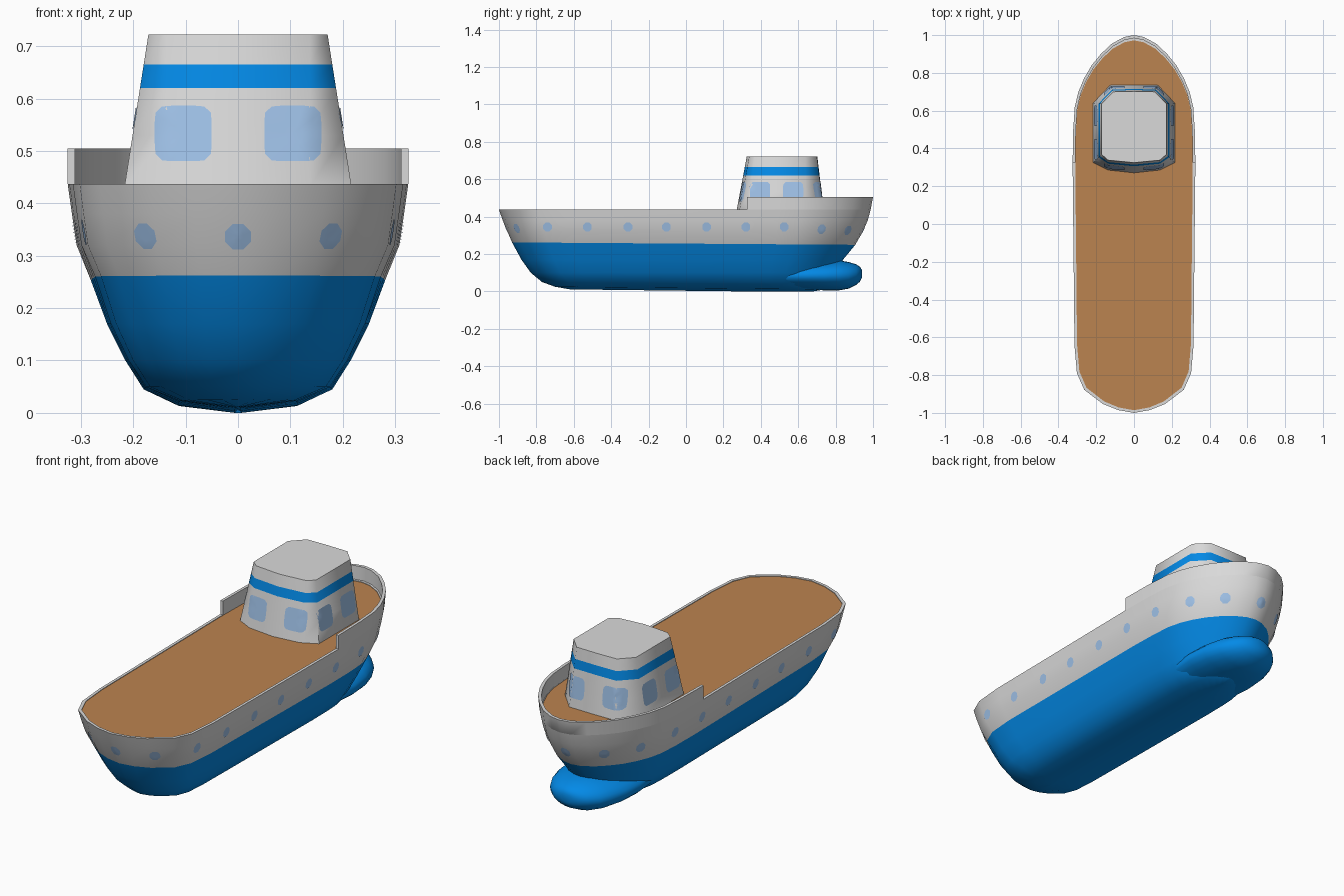
import bpy, bmesh, math
from mathutils import Vector
from mathutils.bvhtree import BVHTree

if "Cube" in bpy.data.objects:
    bpy.data.objects.remove(bpy.data.objects["Cube"])


def material(name, rgb):
    m = bpy.data.materials.new(name)
    m.diffuse_color = (*rgb, 1)
    m.use_nodes = True
    m.node_tree.nodes["Principled BSDF"].inputs["Base Color"].default_value = m.diffuse_color
    return m


GREY = material("light grey", (0.70, 0.70, 0.70))
BLUE = material("blue", (0.001, 0.26, 0.82))
DECK = material("deck brown", (0.50, 0.23, 0.08))
GLASS = material("pale window blue", (0.35, 0.54, 0.81))


def finish(name, bm, mats, angle=50, recalc=True):
    if recalc:
        bmesh.ops.recalc_face_normals(bm, faces=bm.faces[:])
    tree = BVHTree.FromBMesh(bm)
    me = bpy.data.meshes.new(name)
    bm.to_mesh(me)
    bm.free()
    ob = bpy.data.objects.new(name, me)
    bpy.context.collection.objects.link(ob)
    for m in mats:
        me.materials.append(m)
    bpy.ops.object.select_all(action='DESELECT')
    ob.select_set(True)
    bpy.context.view_layer.objects.active = ob
    bpy.ops.object.shade_smooth_by_angle(angle=math.radians(angle))
    return tree


def loft(rings, mat_rule=lambda j: 0, caps=(0, 0)):
    """Skin a stack of rings; caps holds the material index of the end faces."""
    bm = bmesh.new()
    vs = [[bm.verts.new(p) for p in r] for r in rings]
    n = len(rings[0])
    for j in range(len(rings) - 1):
        for i in range(n):
            k = (i + 1) % n
            f = bm.faces.new((vs[j][i], vs[j][k], vs[j + 1][k], vs[j + 1][i]))
            f.material_index = mat_rule(j)
    for ring, mi in ((vs[0], caps[0]), (vs[-1], caps[1])):
        bm.faces.new(ring).material_index = mi
    return bm


def mirrored(half):
    """Close a half outline whose first and last points lie on x = 0."""
    return half + [(-x, y) for x, y in half[-2:0:-1]]


# Hull plan: half outline from stern to bow (x as a share of the half width)
PLAN = [(0, -1), (.26, -.985), (.51, -.952), (.81, -.878), (.93, -.79),
        (.97, -.64), (.98, -.3), (.99, 0), (1, .325), (.99, .5), (.965, .62),
        (.905, .7), (.815, .77), (.69, .84), (.54, .9), (.36, .955), (.16, .99), (0, 1)]


def plan(w, stern, bow):
    out = []
    for fx, y in PLAN:
        if y < -.3:
            y = -.3 + (y + .3) * (-.3 - stern) / .7
        elif y > .33:
            y = .33 + (y - .33) * (bow - .33) / .67
        out.append((fx * w, y))
    return out


def hull_ring(z, w, stern, bow, tilt):
    return [(x, y, max(0, z + tilt * (.3 - y))) for x, y in mirrored(plan(w, stern, bow))]


# Hull: sections from keel to rim (z, half width, stern y, bow y, tilt)
SECTIONS = [(0, .006, -.62, .68, .012), (.015, .115, -.70, .74, .01),
            (.045, .18, -.77, .77, .005), (.10, .215, -.83, .80, 0),
            (.17, .25, -.88, .84, 0), (.2535, .281, -.93, .905, .007),
            (.32, .308, -.955, .945, 0), (.38, .317, -.98, .972, 0),
            (.437, .325, -1, .987, 0), (.437, .311, -.986, .972, 0),
            (.434, .311, -.986, .972, 0)]
bm = loft([hull_ring(*s) for s in SECTIONS], lambda j: 0 if j < 5 else 1, (0, 2))
hull_tree = finish("hull", bm, [BLUE, GREY, DECK], 50)

# Bulwark: raised wall round the bow
wall = []
outer = [p for p in plan(.325, -1, 1) if p[1] > .32]
inner = [p for p in plan(.311, -1, .984) if p[1] > .32]
low = [p for p in plan(.325, -1, .987) if p[1] > .32]
full = lambda h: h + [(-x, y) for x, y in h[-2::-1]]
for (lx, ly), (ox, oy), (ix, iy) in zip(full(low), full(outer), full(inner)):
    wall.append([(lx, ly, .437), (ox, oy, .505), (ix, iy, .505), (ix, iy, .434)])
finish("bulwark", loft(wall), [GREY], 45)

# Bulbous bow: sections along y (y, half width, half height, centre z)
rings = []
for y, w, h, cz in [(.3, .13, .06, .085), (.5, .19, .07, .085), (.64, .2, .076, .085),
                    (.74, .19, .079, .085), (.82, .165, .08, .086), (.87, .138, .071, .086),
                    (.91, .1, .055, .09), (.93, .065, .04, .092), (.94, .025, .022, .094)]:
    rings.append([(w * math.cos(a), y, cz + h * math.sin(a))
                  for a in (math.tau * i / 24 for i in range(24))])
finish("bulbous_bow", loft(rings), [BLUE], 70)

# Cabin: tapered chamfered box with a blue stripe
BASE = [(0, .27), (.137, .285), (.217, .325), (.217, .64), (.127, .735), (0, .737)]
ROOF = [(0, .325), (.137, .338), (.171, .368), (.171, .637), (.11, .70), (0, .702)]


def cabin_ring(z):
    t = (z - .43) / .292
    half = [(a + (c - a) * t, b + (d - b) * t) for (a, b), (c, d) in zip(BASE, ROOF)]
    return [(x, y, z) for x, y in mirrored(half)]


bm = loft([cabin_ring(z) for z in (.43, .53, .62, .665, .722)], lambda j: 1 if j == 2 else 0)
cabin_tree = finish("cabin", bm, [GREY, BLUE], 60)


def plate(bm, tree, centre, out, rw, rh, power, sides):
    """Thin plate projected on to a surface along the horizontal direction out."""
    out = Vector((*out, 0)).normalized()
    across = Vector((-out.y, out.x, 0))

    def hit(u, v):
        start = Vector(centre) + across * u + Vector((0, 0, v)) + out * 2
        p, n, _, _ = tree.ray_cast(start, -out)
        if n.dot(out) < 0:
            n = -n
        return bm.verts.new(p + n * .002)

    mid = hit(0, 0)
    prev = None
    for s in (.35, .7, 1):
        ring = []
        for i in range(sides):
            a = math.tau * (i + .5) / sides
            c, d = math.cos(a), math.sin(a)
            k = s / (abs(c) ** power + abs(d) ** power) ** (1 / power)
            ring.append(hit(rw * k * c, rh * k * d))
        for i in range(sides):
            k = (i + 1) % sides
            if prev:
                bm.faces.new((prev[i], ring[i], ring[k], prev[k]))
            else:
                bm.faces.new((mid, ring[i], ring[k]))
        prev = ring


# Cabin windows: two on each of the four sides
bm = bmesh.new()
for s in (-1, 1):
    for d in (-1, 1):
        plate(bm, cabin_tree, (s * .104, .5, .533), (0, d), .054, .053, 6, 24)
    for y in (.396, .573):
        plate(bm, cabin_tree, (0, y, .533), (s, 0), .054, .053, 6, 24)
finish("cabin_windows", bm, [GLASS], 60, recalc=False)

# Portholes round the hull
bm = bmesh.new()
plate(bm, hull_tree, (0, -.9, .337), (0, -1), .026, .026, 2, 8)
plate(bm, hull_tree, (0, .9, .325), (0, 1), .026, .026, 2, 8)
for s in (-1, 1):
    plate(bm, hull_tree, (s * .18, -.91, .338), (s * .5, -.85), .026, .026, 2, 8)
    plate(bm, hull_tree, (s * .16, .87, .327), (s * .6, .8), .026, .026, 2, 8)
    for y in (-.74, -.527, -.31, -.105, .11, .32, .525):
        plate(bm, hull_tree, (0, y, .345), (s, 0), .025, .026, 2, 8)
    plate(bm, hull_tree, (s * .25, .72, .333), (s * .85, .5), .025, .026, 2, 8)
finish("portholes", bm, [GLASS], 60, recalc=False)
